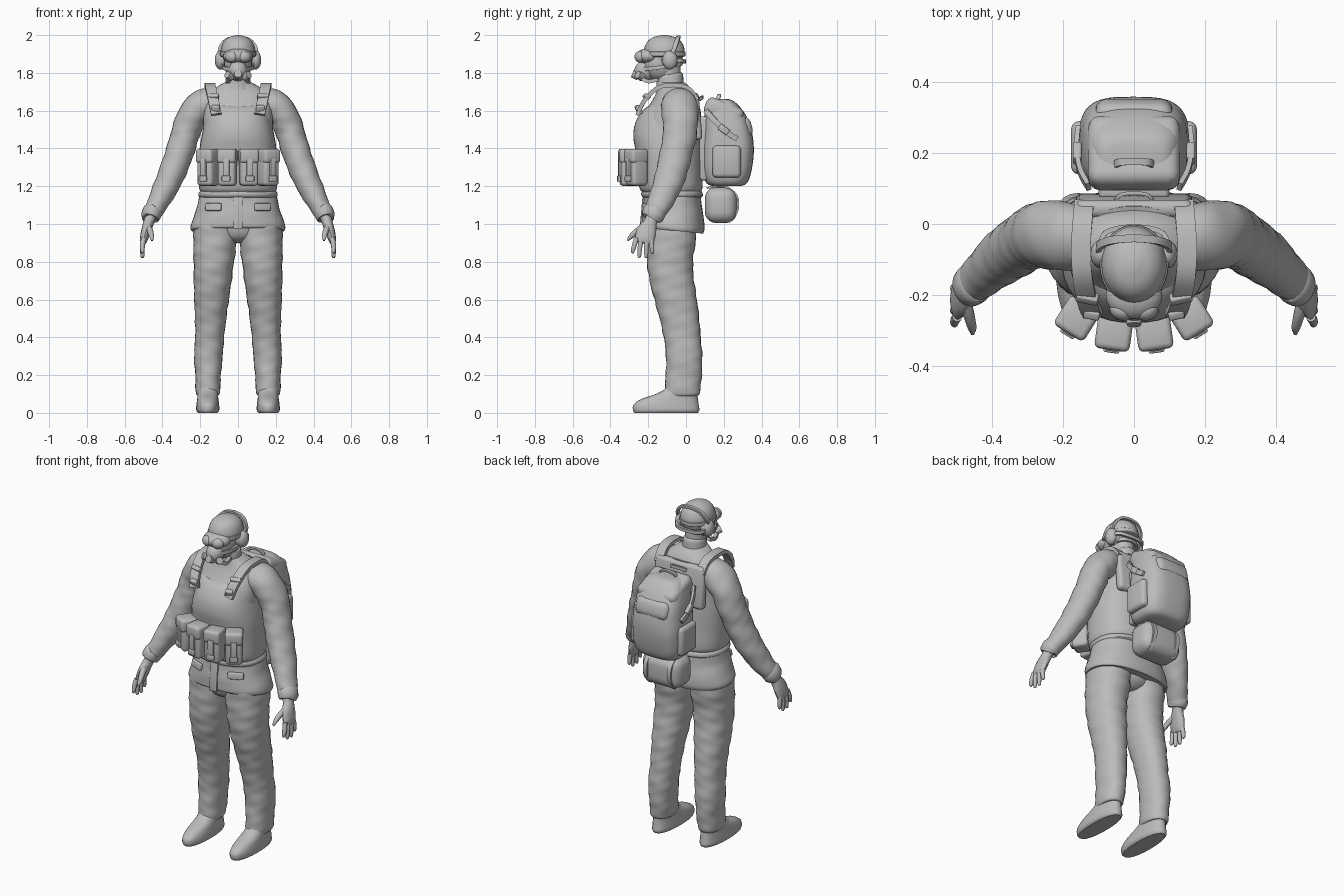
import bpy, bmesh, math
from mathutils import Vector, Matrix, Euler

grey = bpy.data.materials.new("plain_grey")
grey.diffuse_color = (0.5, 0.5, 0.5, 1)


def finish(name, bm, mirror=False, angle=40):
    bmesh.ops.recalc_face_normals(bm, faces=bm.faces)
    me = bpy.data.meshes.new(name)
    bm.to_mesh(me)
    bm.free()
    for p in me.polygons:
        p.use_smooth = True
    me.set_sharp_from_angle(angle=math.radians(angle))
    me.materials.append(grey)
    ob = bpy.data.objects.new(name, me)
    bpy.context.collection.objects.link(ob)
    if mirror:
        ob.modifiers.new("Mirror", 'MIRROR')
    return ob


def spline(keys, steps):
    """Catmull-Rom interpolation through tuples of numbers."""
    out = []
    for i in range(len(keys) - 1):
        k = [keys[max(i - 1, 0)], keys[i], keys[i + 1], keys[min(i + 2, len(keys) - 1)]]
        for s in range(steps):
            t = s / steps
            out.append([0.5 * (2 * b + (c - a) * t + (2 * a - 5 * b + 4 * c - d) * t * t
                               + (3 * b - a - 3 * c + d) * t ** 3) for a, b, c, d in zip(*k)])
    return out + [list(keys[-1])]


def loft(name, keys, n=24, steps=4, power=2.0, wrinkle=0.0, freq=60, flat=True, tilt=0.0,
         mirror=False, angle=40):
    """Skin rings given as x, y, z, half width, half depth."""
    bm = bmesh.new()
    rows = spline(keys, steps)
    rings = []
    for i, (x, y, z, rx, ry) in enumerate(rows):
        a, b = Vector((1, 0, 0)), Vector((0, 1, 0))
        if not flat:
            t = Vector(rows[min(i + 1, len(rows) - 1)][:3]) - Vector(rows[max(i - 1, 0)][:3])
            a = b.cross(t).normalized()
            b = t.cross(a).normalized()
        ring = []
        for j in range(n):
            th = 2 * math.pi * j / n
            c, s = math.cos(th), math.sin(th)
            w = 1 + wrinkle * (math.sin(freq * z + 2 * th) + 0.7 * math.sin(freq * 1.7 * z - 3 * th + 1))
            u = math.copysign(abs(c) ** (2 / power), c) * rx * w
            v = math.copysign(abs(s) ** (2 / power), s) * ry * w
            p = Vector((x, y, z)) + a * u + b * v
            p.z += tilt * (i / (len(rows) - 1)) ** 2 * v
            ring.append(bm.verts.new(p))
        rings.append(ring)
    for r, q in zip(rings, rings[1:]):
        for j in range(n):
            bm.faces.new((r[j], r[(j + 1) % n], q[(j + 1) % n], q[j]))
    bm.faces.new(rings[0])
    bm.faces.new(rings[-1])
    return finish(name, bm, mirror, angle)


def box(name, loc, size, rot=(0, 0, 0), bevel=0.01, mirror=False, seg=3):
    bm = bmesh.new()
    m = Matrix.LocRotScale(Vector(loc), Euler([math.radians(r) for r in rot]), Vector(size))
    bmesh.ops.create_cube(bm, size=1, matrix=m)
    bmesh.ops.bevel(bm, geom=bm.edges[:], offset=bevel, segments=seg, profile=0.5, affect='EDGES')
    return finish(name, bm, mirror)


def ball(name, loc, radii, mirror=False, rot=(0, 0, 0)):
    bm = bmesh.new()
    m = Matrix.LocRotScale(Vector(loc), Euler([math.radians(r) for r in rot]), Vector(radii))
    bmesh.ops.create_uvsphere(bm, u_segments=24, v_segments=14, radius=1, matrix=m)
    return finish(name, bm, mirror)


def can(name, loc, r, depth, rot, mirror=False):
    bm = bmesh.new()
    m = Matrix.LocRotScale(Vector(loc), Euler([math.radians(a) for a in rot]), None)
    bmesh.ops.create_cone(bm, cap_ends=True, segments=16, radius1=r, radius2=r * 0.85, depth=depth, matrix=m)
    return finish(name, bm, mirror)


def strap(name, pts, width, thick, mirror=False, side=(1, 0, 0)):
    """Flat band along a path; side is the direction of its width."""
    bm = bmesh.new()
    rows = [Vector(p) for p in spline(pts, 6)]
    rings = []
    for i, p in enumerate(rows):
        t = rows[min(i + 1, len(rows) - 1)] - rows[max(i - 1, 0)]
        nrm = t.cross(Vector(side)).normalized()
        s = nrm.cross(t).normalized()
        rings.append([bm.verts.new(p + s * u * width / 2 + nrm * v * thick / 2)
                      for u, v in ((-1, -1), (1, -1), (1, 1), (-1, 1))])
    for r, q in zip(rings, rings[1:]):
        for j in range(4):
            bm.faces.new((r[j], r[(j + 1) % 4], q[(j + 1) % 4], q[j]))
    bm.faces.new(rings[0])
    bm.faces.new(rings[-1])
    return finish(name, bm, mirror)


# Boots and trousers
loft("boot", [(.16, -.105, 0, .052, .168), (.16, -.105, .015, .061, .176), (.16, -.105, .045, .06, .172),
              (.16, -.085, .075, .056, .148), (.16, -.05, .1, .054, .11), (.16, -.025, .13, .054, .085),
              (.16, -.022, .18, .052, .08)], power=2.3, mirror=True)
loft("trouser_leg", [(.16, -.022, .09, .055, .085), (.16, -.02, .11, .064, .094), (.158, -.012, .2, .068, .096),
                     (.157, -.01, .3, .076, .096), (.15, -.02, .4, .077, .098), (.145, -.035, .5, .083, .105),
                     (.14, -.055, .6, .092, .113), (.134, -.075, .7, .1, .118), (.128, -.085, .8, .107, .122),
                     (.122, -.08, .9, .115, .13), (.118, -.075, 1.0, .114, .135)],
     steps=6, wrinkle=.016, freq=55, power=2.2, mirror=True)
loft("trouser_seat", [(0, -.07, .9, .05, .07), (0, -.075, .94, .15, .115), (0, -.075, 1.05, .21, .135)])

# Jacket: skirt, belt and body
loft("jacket_skirt", [(0, -.07, 1.17, .2, .15), (0, -.072, 1.1, .215, .155), (0, -.07, 1.04, .235, .163),
                      (0, -.068, .985, .25, .167), (0, -.068, .965, .245, .16)], n=40, power=2.3,
     wrinkle=.006, freq=40, tilt=-.1)
box("jacket_placket", (0, -.232, 1.06), (.05, .012, .17), (-5, 0, 0), .004)
box("jacket_pocket_flap", (.13, -.208, 1.09), (.09, .02, .04), (-8, 0, 24), .006, True)
loft("waist_belt", [(0, -.073, 1.14, .2, .152), (0, -.073, 1.148, .209, .162), (0, -.075, 1.165, .209, .162),
                    (0, -.075, 1.175, .2, .155)], n=40, power=2.3, steps=2)
loft("jacket_body", [(0, -.075, 1.13, .19, .15), (0, -.08, 1.3, .19, .158), (0, -.09, 1.45, .185, .165),
                     (0, -.085, 1.56, .185, .15), (0, -.065, 1.64, .182, .122), (0, -.06, 1.69, .16, .1),
                     (0, -.065, 1.725, .115, .085), (0, -.08, 1.75, .07, .072)], n=36, power=2.2)
loft("collar", [(0, -.082, 1.71, .08, .078), (0, -.084, 1.74, .068, .072), (0, -.086, 1.785, .063, .07),
                (0, -.086, 1.792, .055, .06)], steps=3, tilt=.2)

# Vest with raised back, shoulder straps and buckles
loft("vest", [(0, -.078, 1.17, .198, .155), (0, -.08, 1.2, .207, .168), (0, -.085, 1.3, .207, .17),
              (0, -.092, 1.4, .203, .176), (0, -.098, 1.48, .19, .181), (0, -.095, 1.56, .172, .174),
              (0, -.085, 1.63, .155, .148), (0, -.075, 1.66, .145, .125)], n=40, power=2.4, tilt=.3, steps=5)
box("vest_back_panel", (0, .052, 1.57), (.33, .05, .25), (5, 0, 0), .02)
strap("shoulder_strap", [(.115, -.255, 1.58), (.13, -.222, 1.65), (.145, -.15, 1.72), (.15, -.07, 1.735),
                         (.145, .01, 1.72), (.14, .06, 1.66)], .055, .022, True)
box("strap_buckle", (.132, -.208, 1.675), (.062, .025, .03), (48, 0, 12), .005, True)
box("strap_end", (.118, -.25, 1.605), (.045, .025, .05), (25, 0, 12), .006, True)
strap("drag_handle", [(-.05, .07, 1.66), (-.03, .085, 1.67), (.03, .085, 1.67), (.05, .07, 1.66)],
      .02, .01, side=(0, 0, 1))

# Four ammunition pouches with flaps and clips
for label, x, y, turn in (("inner", .056, -.302, 8), ("outer", .158, -.262, 32)):
    m = Matrix.Rotation(math.radians(turn), 3, 'Z')
    at = lambda dx, dy, z: Vector((x, y, z)) + m @ Vector((dx, dy, 0))
    box(label + "_pouch", at(0, 0, 1.295), (.094, .092, .185), (0, 0, turn), .018, True)
    box(label + "_pouch_flap", at(0, -.004, 1.36), (.1, .1, .075), (0, 0, turn), .016, True)
    box(label + "_pouch_tab", at(0, -.05, 1.29), (.035, .014, .11), (0, 0, turn), .004, True)
    box(label + "_pouch_clip", at(0, -.054, 1.24), (.045, .016, .032), (0, 0, turn), .005, True)

# Sleeves with folds and cuffs
loft("sleeve", [(.13, -.04, 1.655, .07, .085), (.19, -.035, 1.625, .085, .098), (.245, -.03, 1.565, .08, .095),
                (.278, -.032, 1.48, .076, .09), (.305, -.05, 1.39, .075, .086), (.345, -.075, 1.28, .072, .083),
                (.385, -.105, 1.19, .066, .076), (.425, -.14, 1.11, .056, .066), (.458, -.172, 1.05, .048, .056)],
     flat=False, steps=6, wrinkle=.02, freq=55, mirror=True)
loft("cuff", [(.447, -.163, 1.075, .045, .055), (.45, -.165, 1.07, .053, .062), (.466, -.178, 1.035, .05, .058),
              (.468, -.18, 1.03, .04, .048)], flat=False, steps=2, mirror=True)

# Hands
loft("palm", [(.458, -.175, 1.05, .03, .035), (.472, -.188, 1.01, .028, .035), (.485, -.205, .97, .026, .05),
              (.497, -.218, .925, .022, .052), (.502, -.225, .9, .014, .046)], n=16, flat=False, mirror=True)
for i, (dy, tip) in enumerate(((-.04, .845), (-.014, .822), (.013, .82), (.037, .842))):
    y = -.222 + dy
    loft("finger_%d" % (i + 1), [(.499, y, .925, .014, .014), (.506, y + dy * .2 - .004, .885, .013, .013),
                                 (.506, y + dy * .35 - .006, tip + .01, .01, .01),
                                 (.505, y + dy * .35 - .006, tip, .004, .004)], n=10, flat=False, mirror=True)
loft("thumb", [(.478, -.215, .99, .018, .02), (.466, -.255, .965, .016, .017), (.457, -.29, .935, .013, .013),
               (.455, -.31, .912, .005, .005)], n=10, flat=False, mirror=True)

# Head, cap and eyewear
loft("neck", [(0, -.085, 1.74, .055, .06), (0, -.1, 1.84, .06, .07)])
ball("face", (0, -.135, 1.855), (.074, .098, .1))
ball("skull", (0, -.105, 1.9), (.084, .09, .09))
loft("cap", [(0, -.115, 1.885, .083, .098), (0, -.115, 1.895, .091, .108), (0, -.115, 1.93, .09, .106),
             (0, -.115, 1.965, .076, .09), (0, -.115, 1.988, .05, .06), (0, -.115, 2.0, .012, .015)],
     tilt=0, n=28)
loft("cap_band", [(0, -.115, 1.885, .085, .1), (0, -.115, 1.89, .096, .112), (0, -.115, 1.91, .096, .112),
                  (0, -.115, 1.915, .085, .1)], n=28, steps=2)
ball("goggle_frame", (0, -.2, 1.888), (.08, .068, .042))
ball("goggle_lens", (.036, -.245, 1.885), (.034, .026, .03), True, (0, 0, 25))

# Breathing mask with filters and hoses
ball("mask_shell", (0, -.218, 1.81), (.05, .055, .055))
can("mask_valve", (0, -.268, 1.79), .024, .035, (70, 0, 0))
can("mask_filter", (.046, -.245, 1.785), .023, .035, (70, 0, 45), True)
strap("mask_strap", [(.04, -.225, 1.82), (.072, -.17, 1.825), (.078, -.1, 1.835), (.05, -.04, 1.845),
                     (-.002, -.025, 1.85)], .02, .012, True, (0, 0, 1))
strap("mask_hose", [(.04, -.24, 1.775), (.055, -.2, 1.755), (.05, -.15, 1.765)], .02, .02, True)

# Headset
ball("ear_cup", (.093, -.085, 1.868), (.03, .04, .05), True)
can("ear_cup_rim", (.08, -.085, 1.868), .046, .022, (0, 90, 0), True)
strap("headset_band", [(.1, -.08, 1.89), (.096, -.06, 1.935), (.06, -.045, 1.978), (-.002, -.04, 1.99)],
      .022, .014, True, (0, 1, 0))
strap("headset_nape_band", [(.1, -.08, 1.87), (.085, -.03, 1.865), (.045, -.012, 1.86), (-.002, -.008, 1.86)],
      .02, .014, True, (0, 0, 1))

# Backpack with lid, pockets, straps and bedroll
loft("backpack", [(0, .215, 1.2, .1, .07), (0, .215, 1.215, .135, .105), (0, .217, 1.27, .152, .128),
                  (0, .223, 1.38, .156, .136), (0, .22, 1.48, .15, .13), (0, .21, 1.56, .14, .115),
                  (0, .195, 1.62, .125, .09), (0, .185, 1.655, .095, .06), (0, .183, 1.662, .05, .03)],
     n=40, power=3.2, wrinkle=.004, freq=30)
box("backpack_lid_pocket", (0, .29, 1.505), (.22, .12, .11), (15, 0, 0), .035)
box("backpack_lid", (0, .2, 1.595), (.26, .21, .1), (-22, 0, 0), .035)
box("backpack_side_pocket", (.15, .215, 1.33), (.055, .15, .17), (0, 0, 0), .022, True)
strap("backpack_side_strap", [(.128, .105, 1.6), (.152, .15, 1.55), (.162, .21, 1.49), (.158, .27, 1.45)],
      .028, .014, True, (0, .5, 1))
box("backpack_side_buckle", (.16, .2, 1.5), (.024, .06, .035), (-38, 0, 0), .006, True)
strap("backpack_handle", [(-.055, .165, 1.65), (-.035, .175, 1.68), (.035, .175, 1.68), (.055, .165, 1.65)],
      .02, .01, side=(0, 1, 0))
box("backpack_mount", (0, .095, 1.4), (.2, .05, .34), (0, 0, 0), .015)
box("bedroll", (0, .185, 1.1), (.26, .17, .19), (0, 0, 0), .06, seg=5)
strap("bedroll_strap", [(.08, .11, 1.19), (.08, .2, 1.2), (.08, .268, 1.15), (.08, .272, 1.07), (.08, .23, 1.01)],
      .025, .01, True)
